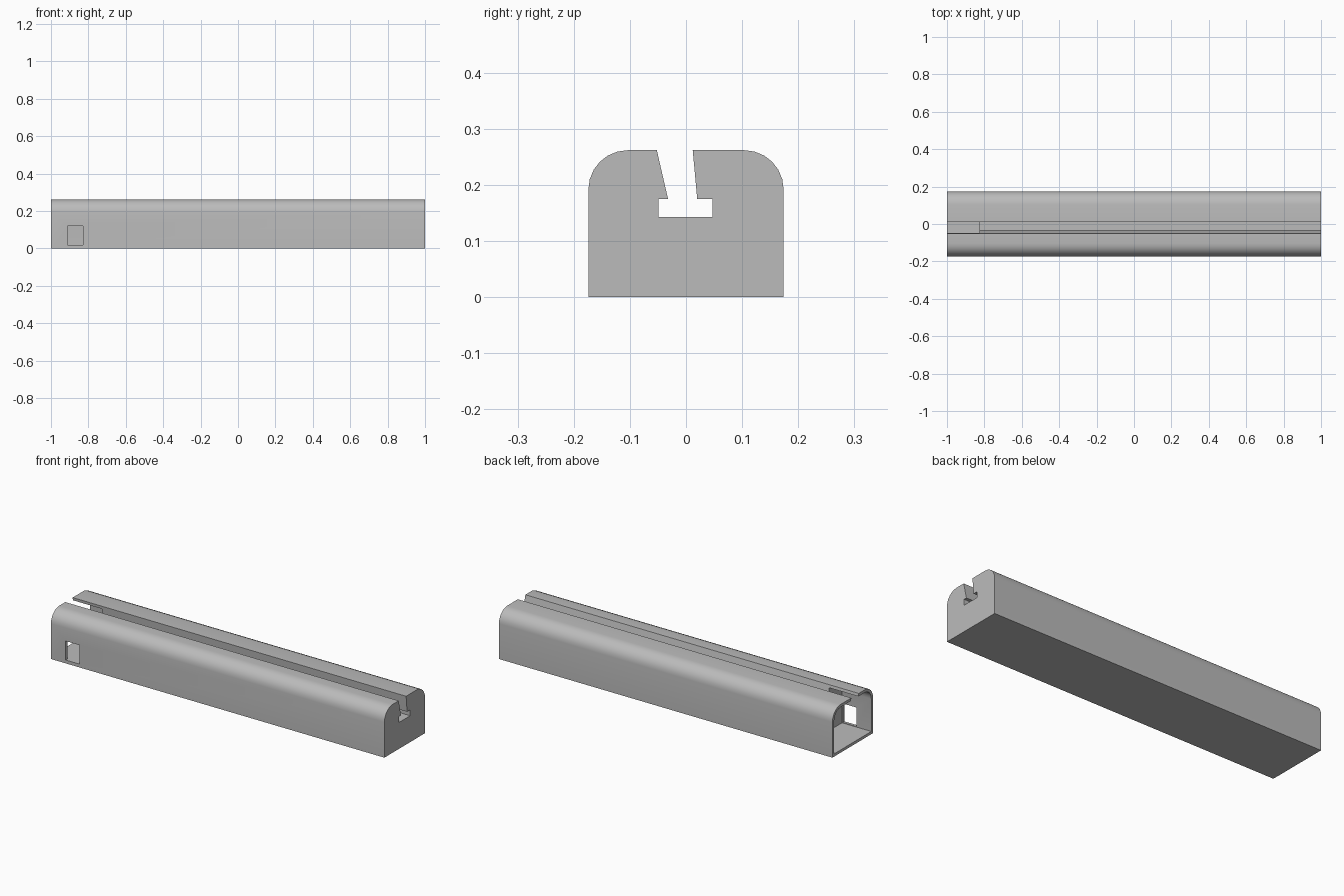
import bpy, bmesh
from math import sin, cos, pi, radians

cube = bpy.data.objects.get("Cube")
if cube:
    bpy.data.objects.remove(cube)

HALF_W, HEIGHT, RADIUS, WALL = 0.174, 0.262, 0.07, 0.015
CAVITY_END = -0.825

grey = bpy.data.materials.new("plain grey")
grey.use_nodes = True
grey.diffuse_color = (0.5, 0.5, 0.5, 1)
grey.node_tree.nodes["Principled BSDF"].inputs["Base Color"].default_value = (0.5, 0.5, 0.5, 1)


def corner(w, h, r, start, steps=6):
    """Rounded upper corner; start 0 is the +y side, pi/2 the -y side."""
    cy = w - r if start == 0 else r - w
    angles = [start + pi / 2 * i / steps for i in range(steps + 1)]
    return [(cy + r * cos(a), h - r + r * sin(a)) for a in angles]


def extrude(name, profile, x0, x1):
    """Extrude a (y, z) profile along x."""
    bm = bmesh.new()
    face = bm.faces.new([bm.verts.new((x0, y, z)) for y, z in profile])
    out = bmesh.ops.extrude_face_region(bm, geom=[face])
    verts = [g for g in out["geom"] if isinstance(g, bmesh.types.BMVert)]
    bmesh.ops.translate(bm, verts=verts, vec=(x1 - x0, 0, 0))
    bmesh.ops.recalc_face_normals(bm, faces=bm.faces)
    mesh = bpy.data.meshes.new(name)
    bm.to_mesh(mesh)
    bm.free()
    mesh.materials.append(grey)
    obj = bpy.data.objects.new(name, mesh)
    bpy.context.collection.objects.link(obj)
    return obj


def cut(target, cutter):
    cutter.hide_render = True
    mod = target.modifiers.new("cut", "BOOLEAN")
    mod.operation, mod.solver, mod.object = "DIFFERENCE", "EXACT", cutter
    bpy.context.view_layer.objects.active = target
    bpy.ops.object.modifier_apply(modifier=mod.name)
    bpy.data.objects.remove(cutter)


# Rounded bar with a tapered, undercut slot along its top
slot = [(-0.052, HEIGHT), (-0.032, 0.175), (-0.049, 0.175), (-0.049, 0.143),
        (0.047, 0.143), (0.047, 0.175), (0.02, 0.175), (0.012, HEIGHT)]
outline = ([(-HALF_W, 0), (HALF_W, 0)] + corner(HALF_W, HEIGHT, RADIUS, 0)
           + slot[::-1] + corner(HALF_W, HEIGHT, RADIUS, pi / 2))
body = extrude("slotted_bar", outline, -1, 1)

# Hollow end compartment, open at the right end
w, h, r = HALF_W - WALL, HEIGHT - WALL, RADIUS - WALL
cavity = [(-w, WALL), (w, WALL)] + corner(w, h, r, 0) + corner(w, h, r, pi / 2)
cut(body, extrude("cavity_cutter", cavity, -1.1, CAVITY_END))

# Side window into the compartment
window = [(-0.3, 0.018), (-0.1, 0.018), (-0.1, 0.121), (-0.3, 0.121)]
cut(body, extrude("window_cutter", window, -0.912, -0.829))

# Smooth only the rounded shoulders
bpy.ops.object.select_all(action="DESELECT")
body.select_set(True)
bpy.context.view_layer.objects.active = body
bpy.ops.object.shade_smooth_by_angle(angle=radians(30))
